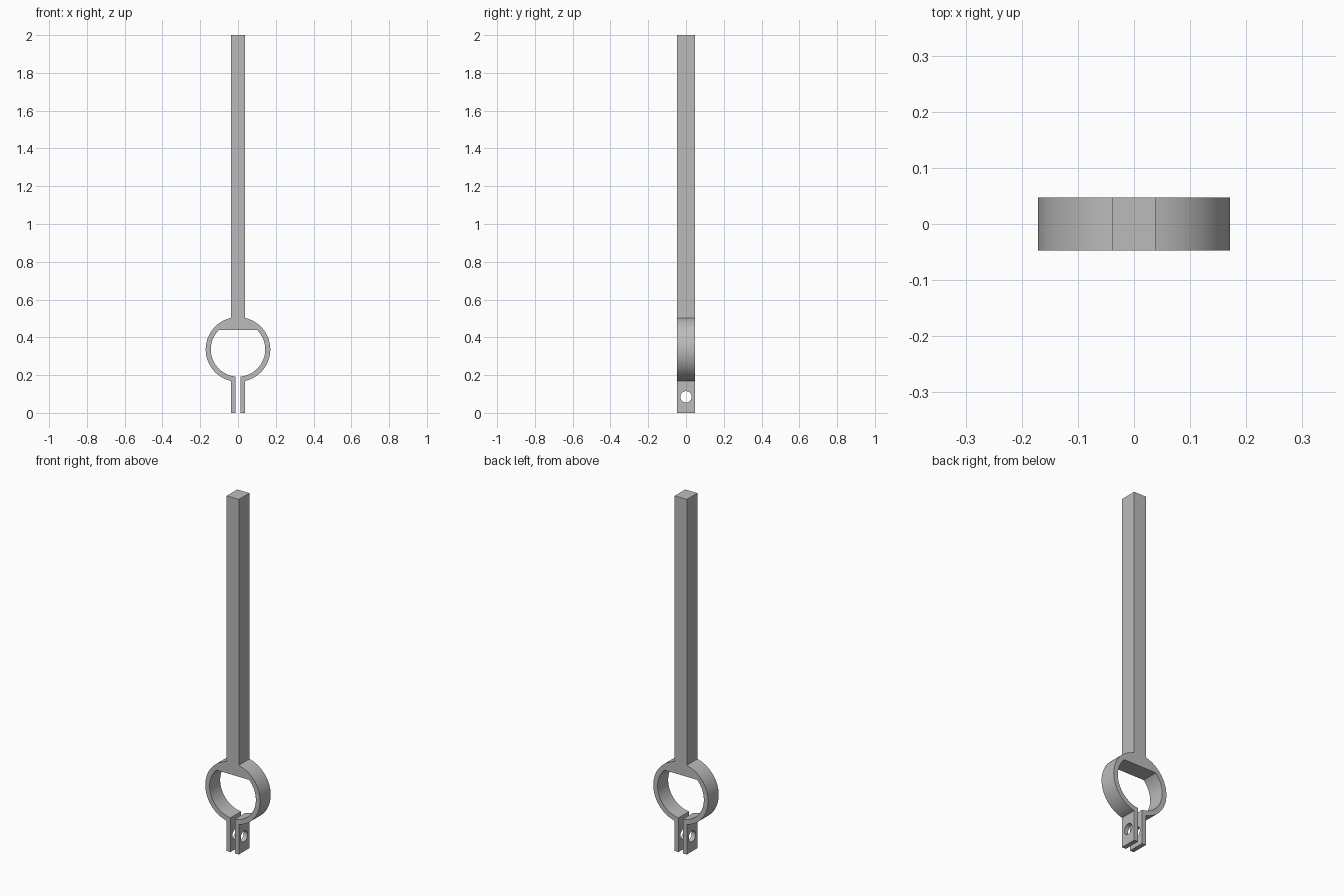
import bpy, bmesh, math

cube = bpy.data.objects.get("Cube")
if cube:
    bpy.data.objects.remove(cube)

HALF_X, HALF_Y = 0.038, 0.047      # bar half width and half depth
OUTER, INNER, RING_Z = 0.171, 0.144, 0.336
GAP, FLAT_Z, TOP = 0.0135, 0.438, 2.0
HOLE_R, HOLE_Z = 0.03, 0.085
STEPS = 40

grey = bpy.data.materials.new("plain_grey")
grey.use_nodes = True
colour = (0.5, 0.5, 0.5, 1)
grey.diffuse_color = colour
grey.node_tree.nodes["Principled BSDF"].inputs["Base Color"].default_value = colour


def arc(radius, start, end):
    """Points on the ring, angles measured from +x."""
    angles = [start + (end - start) * i / STEPS for i in range(STEPS + 1)]
    return [(radius * math.cos(a), RING_Z + radius * math.sin(a)) for a in angles]


# Right half of the outline: bar, ring outside, clamp lug, ring inside, flat
outer_a = math.acos(HALF_X / OUTER)
inner_a = math.acos(GAP / INNER)
flat_a = math.asin((FLAT_Z - RING_Z) / INNER)
half = [(HALF_X, TOP)]
half += arc(OUTER, outer_a, -outer_a)
half += [(HALF_X, 0), (GAP, 0)]
half += arc(INNER, -inner_a, flat_a)
outline = half + [(-x, z) for x, z in reversed(half)]

# Extrude the outline through the depth
bm = bmesh.new()
face = bm.faces.new([bm.verts.new((x, -HALF_Y, z)) for x, z in outline])
ext = bmesh.ops.extrude_face_region(bm, geom=[face], use_keep_orig=True)
moved = [v for v in ext["geom"] if isinstance(v, bmesh.types.BMVert)]
bmesh.ops.translate(bm, verts=moved, vec=(0, 2 * HALF_Y, 0))
bmesh.ops.recalc_face_normals(bm, faces=bm.faces)
mesh = bpy.data.meshes.new("clamp_hanger")
bm.to_mesh(mesh)
bm.free()
mesh.materials.append(grey)
hanger = bpy.data.objects.new("clamp_hanger", mesh)
bpy.context.collection.objects.link(hanger)

# Bolt hole through both lugs
bpy.ops.mesh.primitive_cylinder_add(vertices=40, radius=HOLE_R, depth=0.3,
                                    location=(0, 0, HOLE_Z),
                                    rotation=(0, math.pi / 2, 0))
cutter = bpy.context.object
cutter.name = "bolt_hole_cutter"
cutter.hide_render = True
cutter.data.materials.append(grey)
cut = hanger.modifiers.new("bolt_hole", "BOOLEAN")
cut.operation = "DIFFERENCE"
cut.solver = "EXACT"
cut.object = cutter

# Apply the cut, drop the cutter and smooth the curved walls
bpy.ops.object.select_all(action="DESELECT")
hanger.select_set(True)
bpy.context.view_layer.objects.active = hanger
bpy.ops.object.modifier_apply(modifier=cut.name)
bpy.data.objects.remove(cutter)
bpy.ops.object.shade_smooth_by_angle(angle=math.radians(30))
